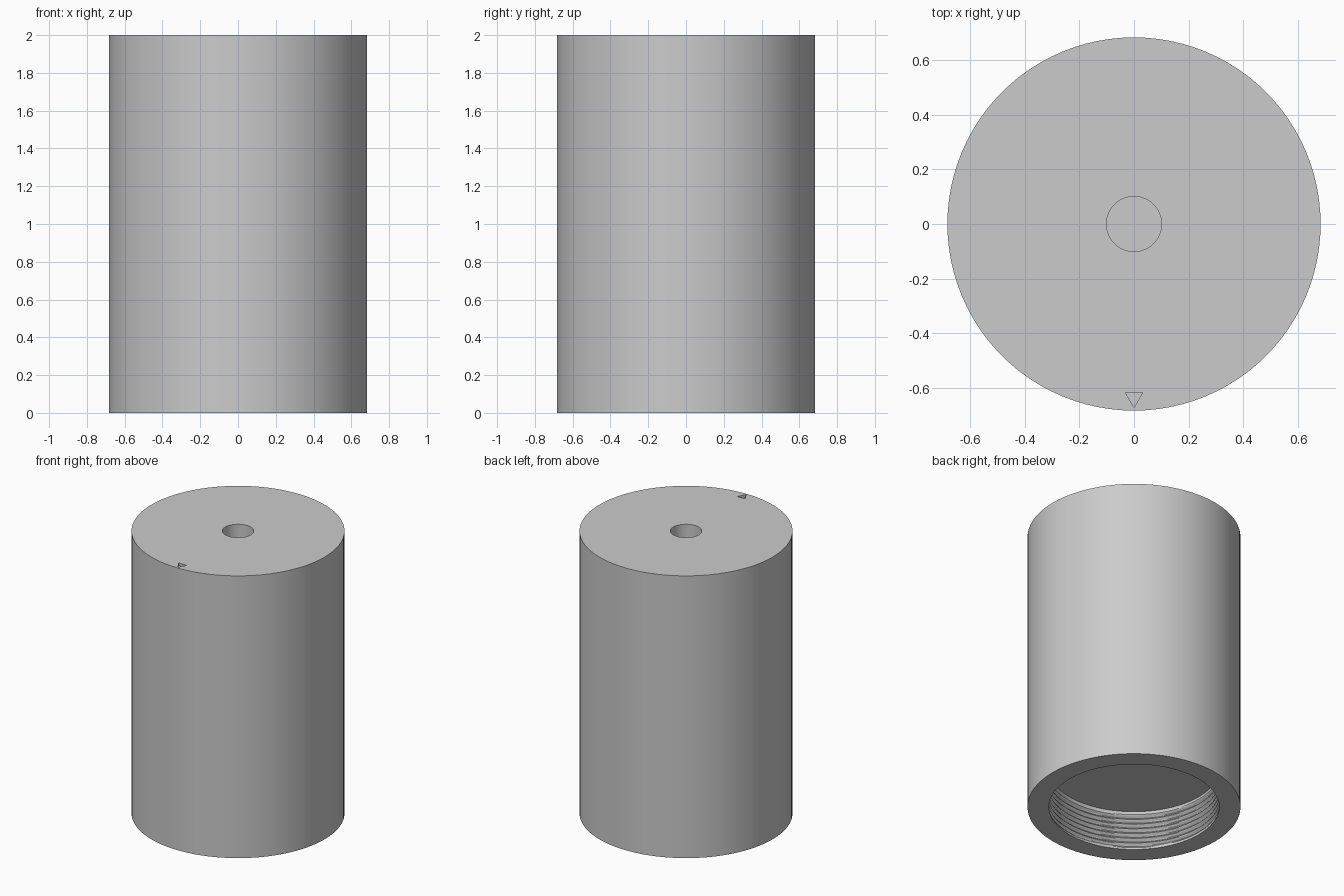
import bpy
import bmesh
from math import cos, sin, pi

cube = bpy.data.objects.get("Cube")
if cube:
    bpy.data.objects.remove(cube, do_unlink=True)

HEIGHT, RADIUS, SIDES = 2.0, 0.684, 96
CAVITY_DEPTH, CREST, ROOT, PITCH = 0.28, 0.547, 0.567, 0.035

grey = bpy.data.materials.new("plain grey")
grey.use_nodes = True
colour = (0.6, 0.6, 0.6, 1)
grey.diffuse_color = colour
grey.node_tree.nodes["Principled BSDF"].inputs["Base Color"].default_value = colour


def loft(name, rings):
    """Closed solid through a stack of equal-length rings of points."""
    bm = bmesh.new()
    loops = [[bm.verts.new(p) for p in ring] for ring in rings]
    for low, high in zip(loops, loops[1:]):
        n = len(low)
        for i in range(n):
            j = (i + 1) % n
            bm.faces.new((low[i], low[j], high[j], high[i]))
    bm.faces.new(loops[0][::-1])
    bm.faces.new(loops[-1])
    bmesh.ops.recalc_face_normals(bm, faces=bm.faces)
    mesh = bpy.data.meshes.new(name)
    bm.to_mesh(mesh)
    bm.free()
    mesh.materials.append(grey)
    obj = bpy.data.objects.new(name, mesh)
    bpy.context.collection.objects.link(obj)
    return obj


def circle(z, radius, sides=SIDES):
    angles = [2 * pi * i / sides for i in range(sides)]
    return [(radius * cos(a), radius * sin(a), z) for a in angles]


def thread_ring(z):
    """One cross-section of the helical thread, fading out at both ends."""
    fade = min(1, z / PITCH, (CAVITY_DEPTH - z) / PITCH)
    ring = []
    for i in range(SIDES):
        phase = (z / PITCH + i / SIDES) % 1
        r = CREST + (ROOT - CREST) * fade * (1 - abs(2 * phase - 1))
        a = 2 * pi * i / SIDES
        ring.append((r * cos(a), r * sin(a), z))
    return ring


# Main cylinder
body = loft("cylinder_body", [circle(0, RADIUS), circle(HEIGHT, RADIUS)])

# Threaded cavity in the underside
rows = 64
thread = [thread_ring(CAVITY_DEPTH * k / rows) for k in range(rows + 1)]
cavity = loft("threaded_cavity_cutter", [circle(-0.05, CREST)] + thread)

# Blind hole in the centre of the top
hole = loft("top_hole_cutter", [circle(HEIGHT - 0.3, 0.101, 48),
                                circle(HEIGHT + 0.05, 0.101, 48)])

# Small triangular alignment mark near the front edge
triangle = [(-0.032, -0.617), (0, -0.673), (0.032, -0.617)]
mark = loft("alignment_mark_cutter",
            [[(x, y, z) for x, y in triangle]
             for z in (HEIGHT - 0.02, HEIGHT + 0.05)])

# Cut the recesses, then discard the cutters
bpy.ops.object.select_all(action="DESELECT")
bpy.context.view_layer.objects.active = body
body.select_set(True)
for cutter in (cavity, hole, mark):
    cutter.hide_render = True
    mod = body.modifiers.new(cutter.name, "BOOLEAN")
    mod.operation = "DIFFERENCE"
    mod.solver = "EXACT"
    mod.object = cutter
    bpy.ops.object.modifier_apply(modifier=mod.name)
    bpy.data.objects.remove(cutter, do_unlink=True)

bpy.ops.object.shade_smooth_by_angle(angle=pi / 6)
